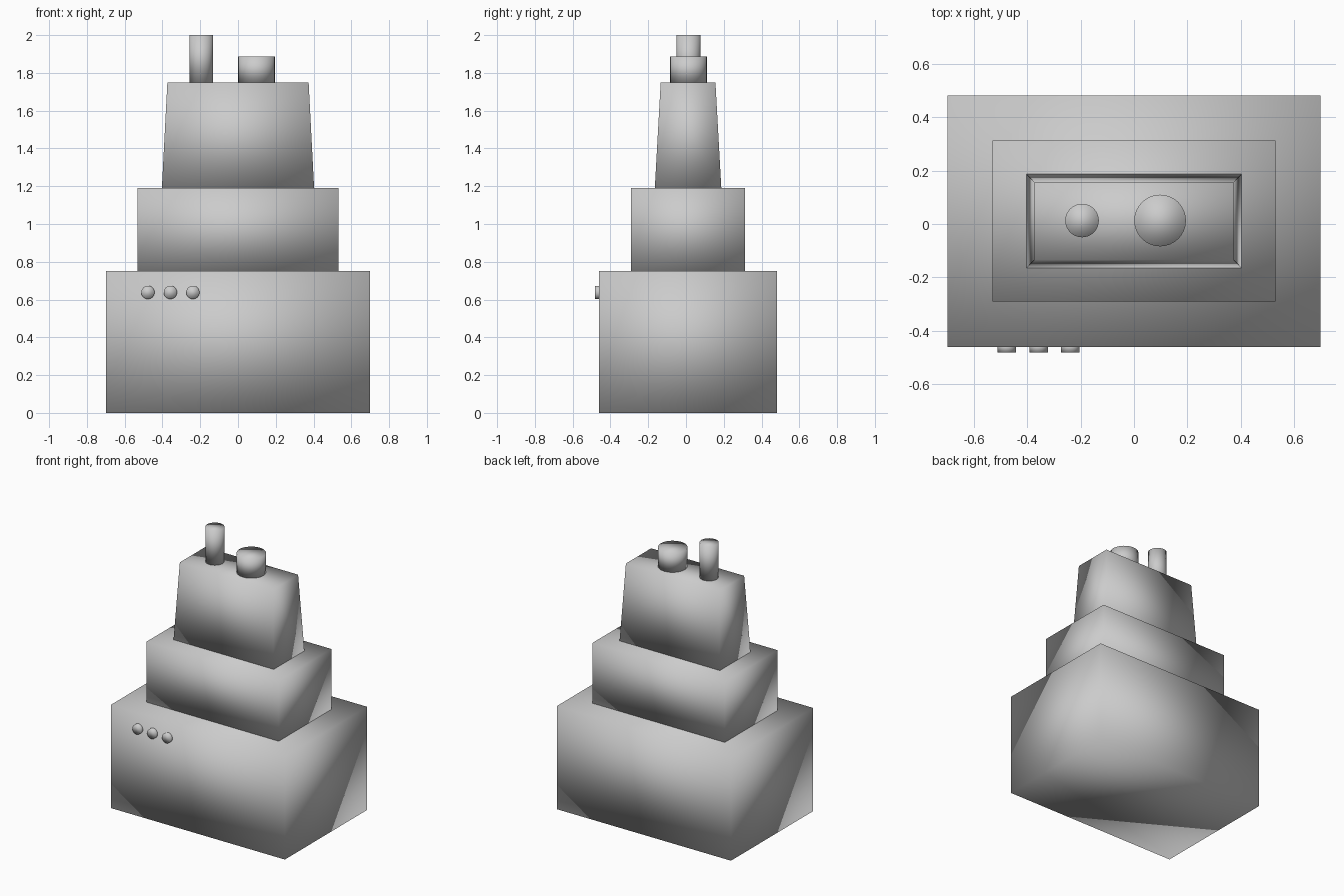
import bpy, math

if "Cube" in bpy.data.objects:
    bpy.data.objects.remove(bpy.data.objects["Cube"])

CY = 0.011  # tiers sit slightly back, buttons protrude at the front


def smooth(ob, name):
    ob.name = name
    for p in ob.data.polygons:
        p.use_smooth = True  # source is smooth shaded even over its corners
    return ob


def tier(name, bottom, top, z0, z1):
    """Four-sided block; bottom and top are (half width, half depth)."""
    bpy.ops.mesh.primitive_cube_add(size=2, location=(0, CY, z0))
    ob = bpy.context.object
    for v in ob.data.vertices:
        hx, hy = top if v.co.z > 0 else bottom
        v.co = (math.copysign(hx, v.co.x), math.copysign(hy, v.co.y),
                z1 - z0 if v.co.z > 0 else 0)
    return smooth(ob, name)


def cylinder(name, r, depth, loc, rot=(0, 0, 0)):
    bpy.ops.mesh.primitive_cylinder_add(vertices=32, radius=r, depth=depth,
                                        location=loc, rotation=rot)
    return smooth(bpy.context.object, name)


# Stacked body
tier("base_block", (0.70, 0.472), (0.70, 0.472), 0, 0.75)
tier("middle_block", (0.531, 0.302), (0.531, 0.302), 0.75, 1.19)
tier("tapered_top", (0.403, 0.176), (0.374, 0.145), 1.19, 1.748)

# Round posts on the roof
for name, x, r, z1 in (("tall_post", -0.195, 0.063, 2.0),
                       ("short_post", 0.098, 0.097, 1.888)):
    cylinder(name, r, z1 - 1.748, (x, CY + 0.002, (z1 + 1.748) / 2))

# Row of front buttons
for i in range(3):
    cylinder(f"button_{i + 1}", 0.035, 0.04, (-0.477 + 0.119 * i, -0.463, 0.638),
             (math.pi / 2, 0, 0))
